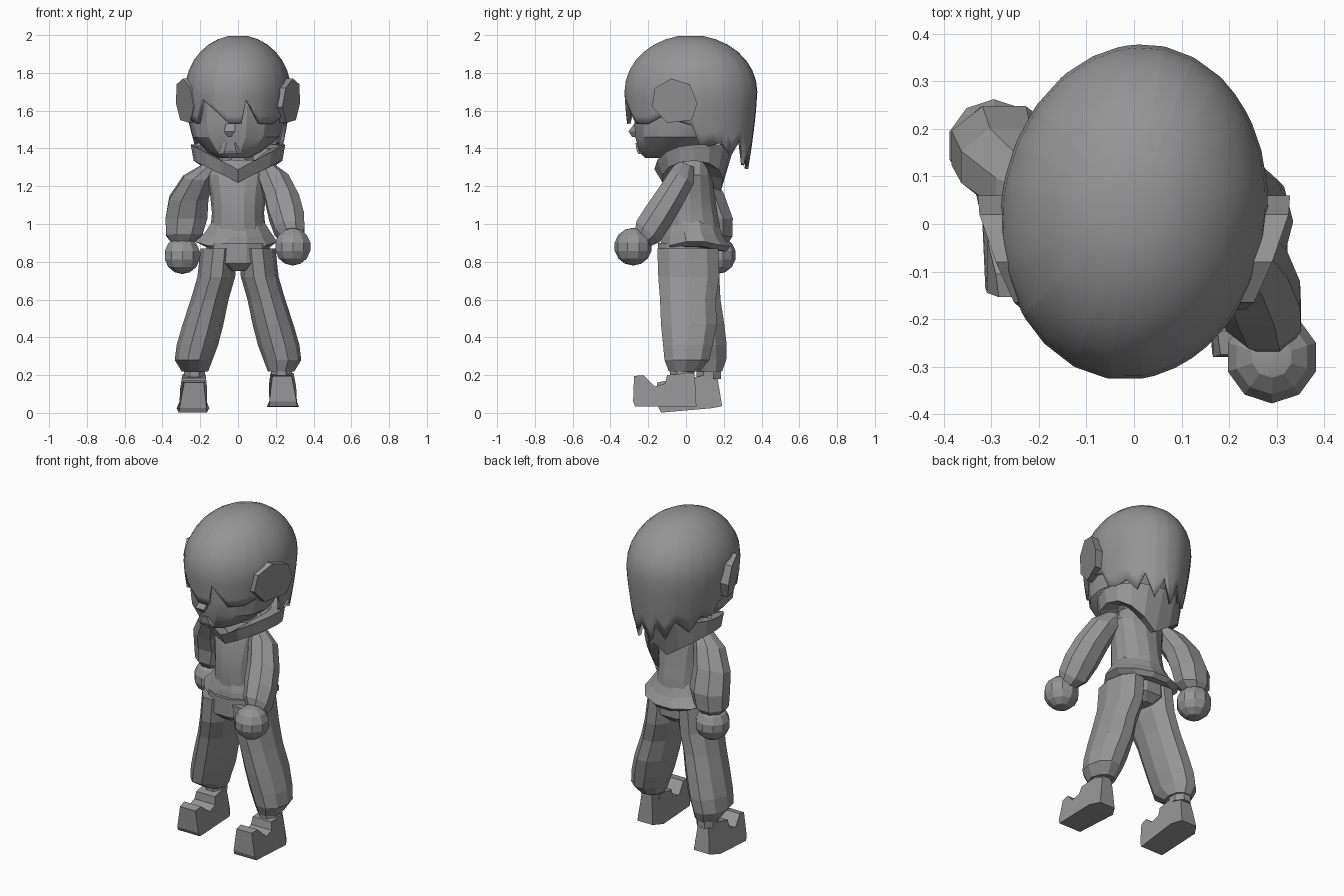
import bpy, bmesh
from math import sin, cos, pi, radians
from mathutils import Vector, Matrix

cube = bpy.data.objects.get("Cube")
if cube:
    bpy.data.objects.remove(cube, do_unlink=True)

grey = bpy.data.materials.new("plain_grey")
grey.use_nodes = True
COLOR = (0.3, 0.3, 0.3, 1)
grey.diffuse_color = COLOR
grey.node_tree.nodes["Principled BSDF"].inputs["Base Color"].default_value = COLOR


def finish(name, bm, angle=0):
    """Turn a bmesh into a named object with the shared material."""
    bmesh.ops.recalc_face_normals(bm, faces=bm.faces)
    mesh = bpy.data.meshes.new(name)
    bm.to_mesh(mesh)
    bm.free()
    ob = bpy.data.objects.new(name, mesh)
    bpy.context.collection.objects.link(ob)
    mesh.materials.append(grey)
    if angle:
        bpy.ops.object.select_all(action="DESELECT")
        ob.select_set(True)
        bpy.context.view_layer.objects.active = ob
        bpy.ops.object.shade_smooth_by_angle(angle=radians(angle))
    return ob


def bridge(bm, rings, closed=False):
    """Join consecutive rings of vertices with quads."""
    pairs = list(zip(rings, rings[1:]))
    if closed:
        pairs.append((rings[-1], rings[0]))
    for a, b in pairs:
        n = len(a)
        for i in range(n):
            j = (i + 1) % n
            bm.faces.new((a[i], a[j], b[j], b[i]))


def loft(name, rings, sides=10, angle=0, lift=0):
    """Rings are (x, y, z, radius x, radius y, tilt about x); lift raises the flanks."""
    bm = bmesh.new()
    loops = []
    for x, y, z, rx, ry, tilt in rings:
        turn = Matrix.Rotation(radians(tilt), 3, "X")
        loop = []
        for i in range(sides):
            t = 2 * pi * (i + .5) / sides
            offset = Vector((rx * sin(t), -ry * cos(t), lift * sin(t) ** 4))
            loop.append(bm.verts.new(Vector((x, y, z)) + turn @ offset))
        loops.append(loop)
    bridge(bm, loops)
    bm.faces.new(loops[0])
    bm.faces.new(loops[-1])
    return finish(name, bm, angle)


def prism(name, outline, side_x, move=Matrix.Identity(4)):
    """Extrude a (y, z) outline across x; side_x(y, z) gives both x values."""
    bm = bmesh.new()
    loops = [[bm.verts.new(move @ Vector((side_x(y, z)[k], y, z))) for y, z in outline]
             for k in (0, 1)]
    bridge(bm, loops)
    for loop in loops:
        bm.faces.new(loop)
    return finish(name, bm)


# Head with jaw, neck, nose and mouth
loft("head", [(-.02, -.09, 1.35, .08, .13, 0), (-.02, -.07, 1.38, .14, .18, 0),
              (-.01, -.04, 1.46, .23, .235, 0), (-.01, -.02, 1.55, .25, .26, 0),
              (0, 0, 1.75, .25, .28, 0), (0, 0, 1.88, .15, .18, 0)], 14, 25)
loft("neck", [(0, .03, 1.25, .09, .09, 0), (0, .02, 1.42, .09, .09, 0)], 8)
loft("nose", [(-.045, -.27, 1.46, .012, .02, 0), (-.045, -.28, 1.49, .04, .035, 0),
              (-.04, -.26, 1.53, .035, .02, 0)], 4)
loft("mouth", [(-.04, -.23, 1.37, .07, .025, 0), (-.04, -.24, 1.39, .06, .025, 0),
               (-.04, -.25, 1.43, .04, .02, 0)], 6)

# Hair cap, turned a little, with a jagged hem: (degrees from the front toward +x, height)
HEM = [(-180, 1.29), (-171, 1.43), (-160, 1.33), (-148, 1.45), (-132, 1.37), (-118, 1.46),
       (-104, 1.42), (-96, 1.52), (-75, 1.56), (-52, 1.53), (-40, 1.66), (-24, 1.60), (-8, 1.53),
       (6, 1.53), (11, 1.66), (28, 1.53), (45, 1.53), (62, 1.57), (90, 1.52),
       (98, 1.40), (120, 1.43), (133, 1.36), (143, 1.45), (156, 1.31), (168, 1.43), (180, 1.29)]
TURN = radians(8)


def hem_height(a):
    for (a0, z0), (a1, z1) in zip(HEM, HEM[1:]):
        if a0 <= a <= a1:
            return z0 + (z1 - z0) * (a - a0) / (a1 - a0)


bm = bmesh.new()
steps = sorted({a for a, z in HEM[:-1]} | set(range(-175, 175, 15)))
spin = Matrix.Rotation(-TURN, 3, "Z")
rings = []
for k in range(1, 13):
    ring = []
    for a in steps:
        t = radians(a) + TURN
        if k <= 8:
            r, z = sin(k * pi / 16), 1.70 + .30 * cos(k * pi / 16)
        else:
            z = 1.70 + (hem_height(a) - 1.70) * (k - 8) / 4
            r = 1 - (.13 + .12 * sin(t) ** 2) * ((1.70 - z) / .4) ** 1.4
        ring.append(bm.verts.new(spin @ Vector((.28 * r * sin(t), -.354 * r * cos(t), z))
                                 + Vector((0, .025, 0))))
    rings.append(ring)
bridge(bm, rings)
bm.faces.new(rings[0])
hair = finish("hair", bm, 35)
wall = hair.modifiers.new("thickness", "SOLIDIFY")
wall.thickness = .02

# Ears, flaring outward to the rear
EAR = [(-.18, 1.62), (-.165, 1.72), (-.08, 1.77), (.02, 1.74), (.06, 1.64), (.03, 1.55), (-.1, 1.535)]
for s, side in ((1, "left"), (-1, "right")):
    prism(side + "_ear", EAR, lambda y, z: (
        s * (.245 + .3 * y), s * (.308 + .38 * y + .12 * (z - 1.66))))

# Hooded collar: a band dipping to a sharp point at front and back
bm = bmesh.new()
rings = []
N = 16
for i in range(N):
    t = 2 * pi * i / N
    dip = max(0, 1 - abs(sin(t)))
    front, back = (dip, 0) if cos(t) > 0 else (0, dip)
    top = 1.42 - .13 * front
    low = 1.335 - .115 * front - .16 * back
    x, y = sin(t), -cos(t)
    box = [(.17, .95, top - .02), (.25, 1.0, top),
           (.235, 1 - .3 * back - .15 * front, low), (.14, .7, low + .02)]
    rings.append([bm.verts.new((r * x, .045 + .85 * r * f * y, z)) for r, f, z in box])
bridge(bm, rings, closed=True)
finish("hood", bm)

# Jumper body, and its flared hem with raised corners
loft("torso", [(0, .03, .92, .15, .155, 0), (0, .03, .98, .145, .155, 0),
               (0, .02, 1.06, .138, .15, 0),
               (0, .02, 1.16, .148, .135, 0), (0, .025, 1.26, .165, .115, 0),
               (0, .03, 1.34, .12, .10, 0)], 14, 20)
loft("hem", [(0, .045, .855, .18, .175, 0), (-.01, .05, .88, .225, .19, 0),
             (0, .035, .93, .18, .17, 0), (0, .03, .99, .14, .15, 0)], 12, 0, .03)
loft("hips", [(0, .01, .75, .08, .12, 0), (0, .01, .79, .18, .165, 0),
              (0, .01, .90, .175, .165, 0)], 12)

# Sleeves: left swings forward, right swings back
loft("left_sleeve", [(.13, .00, 1.32, .05, .05, -25), (.185, -.02, 1.25, .088, .077, -28),
                     (.232, -.085, 1.14, .098, .084, -32), (.257, -.148, 1.04, .1, .09, -38),
                     (.273, -.2, .96, .085, .09, -42), (.285, -.23, .92, .055, .06, -42)], 8)
loft("right_sleeve", [(-.13, .03, 1.32, .05, .05, 10), (-.205, .065, 1.25, .092, .083, 12),
                      (-.26, .12, 1.14, .112, .09, 14), (-.273, .16, 1.03, .12, .095, 0),
                      (-.285, .162, .94, .103, .09, -5), (-.295, .165, .90, .06, .06, -5)], 8)

# Round fists
for name, place in (("left_hand", (.29, -.28, .88)), ("right_hand", (-.295, .165, .835))):
    bm = bmesh.new()
    bmesh.ops.create_uvsphere(bm, u_segments=10, v_segments=7, radius=.1,
                              matrix=Matrix.Translation(place))
    finish(name, bm, 20)


def shoe_side(s):
    """Shoe flanks lean inward with height and taper at heel and toe."""
    def flanks(y, z):
        taper = .035 * max(0, y) / .055 + .15 * max(0, -.19 - y)
        lean = .12 * max(0, z - .05)
        return s * (.152 + lean + taper), s * (.325 - 1.6 * lean - taper)
    return flanks


# Baggy trouser legs, ankles and curled-toe shoes
SHOE = [(.055, .035), (.05, .13), (.045, .21), (0, .21), (-.1, .2), (-.11, .155), (-.165, .14),
        (-.225, .2), (-.275, .195), (-.28, .06), (-.27, .035), (0, .03)]
for s, side, back in ((1, "left", 0), (-1, "right", 1)):
    loft(side + "_trouser", [
        (s * .1, .01, .87, .098, .17, 0), (s * .115, .015, .72, .1, .17, 0),
        (s * .15, .01 + .025 * back, .60, .10, .155, 0),
        (s * .185, .015 + .04 * back, .47, .108, .155, 0),
        (s * .215, .01 + .06 * back, .36, .11, .138 + .015 * back, 0),
        (s * .235, .005 + .07 * back, .28, .1, .125 + .02 * back, 0),
        (s * .228, -.01 + .12 * back, .22, .07, .085, 0)], 10)
    loft(side + "_ankle", [(s * .23, -.02 + .14 * back, .24, .06, .07, 0),
                           (s * .23, -.02 + .14 * back, .18, .06, .07, 0)], 8)
    pitch = Matrix.Identity(4)
    if back:
        pitch = Matrix.Translation((0, .14, -.005)) @ Matrix.Rotation(radians(6), 4, "X")
    prism(side + "_shoe", SHOE, shoe_side(s), pitch)
